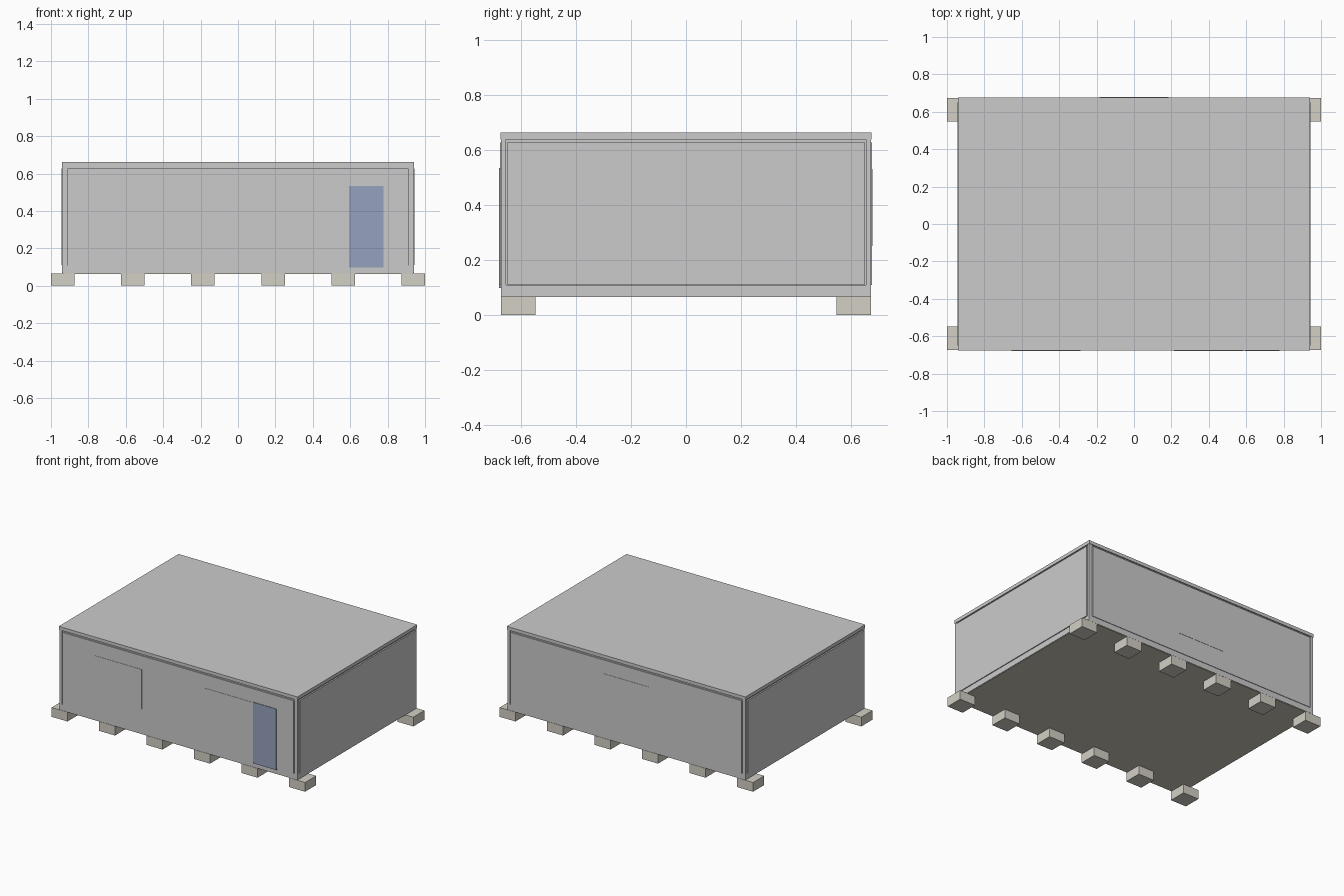
import bpy

if "Cube" in bpy.data.objects:
    bpy.data.objects.remove(bpy.data.objects["Cube"])


def material(name, color):
    m = bpy.data.materials.new(name)
    m.diffuse_color = (*color, 1)
    m.use_nodes = True
    m.node_tree.nodes["Principled BSDF"].inputs["Base Color"].default_value = m.diffuse_color
    return m


tan = material("concrete", (0.65, 0.63, 0.56))
brown = material("floor_brown", (0.62, 0.58, 0.49))
blue = material("door_blue", (0.30, 0.36, 0.52))


def box(name, x0, x1, y0, y1, z0, z1, mat=None):
    bpy.ops.mesh.primitive_cube_add(
        size=1, location=((x0 + x1) / 2, (y0 + y1) / 2, (z0 + z1) / 2))
    o = bpy.context.object
    o.name = name
    o.scale = (x1 - x0, y1 - y0, z1 - z0)
    bpy.ops.object.transform_apply(location=True, rotation=False, scale=True)
    if mat:
        o.data.materials.append(mat)
    return o


# Foundation blocks: six under each long wall
for i in range(6):
    x = -0.9375 + i * 0.375
    for label, y in (("front", -0.61), ("back", 0.61)):
        box(f"{label}_foundation_block_{i + 1}", x - 0.0625, x + 0.0625,
            y - 0.0625, y + 0.0625, 0, 0.066, tan)

# Floor plate, wall core and base rail
box("floor_plate", -0.935, 0.935, -0.668, 0.668, 0.064, 0.075, brown)
box("wall_core", -0.934, 0.934, -0.667, 0.667, 0.075, 0.64)
box("base_rail", -0.94, 0.94, -0.672, 0.672, 0.067, 0.108)

# Roof slab overhanging the walls
box("roof_slab", -0.942, 0.942, -0.675, 0.675, 0.638, 0.662)

# Corner posts
for sx in (-1, 1):
    for sy in (-1, 1):
        xs = sorted((sx * 0.94, sx * 0.918))
        ys = sorted((sy * 0.672, sy * 0.654))
        box("corner_post", *xs, *ys, 0.1, 0.64)

# Long wall panels and end wall panels, standing slightly proud
for label, s in (("front", -1), ("back", 1)):
    ys = sorted((s * 0.66, s * 0.676))
    box(f"{label}_wall_panel", -0.912, 0.912, *ys, 0.108, 0.627)
for label, s in (("left", -1), ("right", 1)):
    xs = sorted((s * 0.925, s * 0.944))
    box(f"{label}_wall_panel", *xs, -0.65, 0.65, 0.11, 0.627)

# Window shutters, almost flush with the wall
for label, x in (("left", -0.47), ("right", 0.40)):
    box(f"front_{label}_shutter", x - 0.185, x + 0.185, -0.678, -0.67, 0.25, 0.53)
box("back_shutter", -0.185, 0.185, 0.67, 0.678, 0.25, 0.53)

# Door
box("door", 0.593, 0.778, -0.68, -0.66, 0.098, 0.533, blue)
